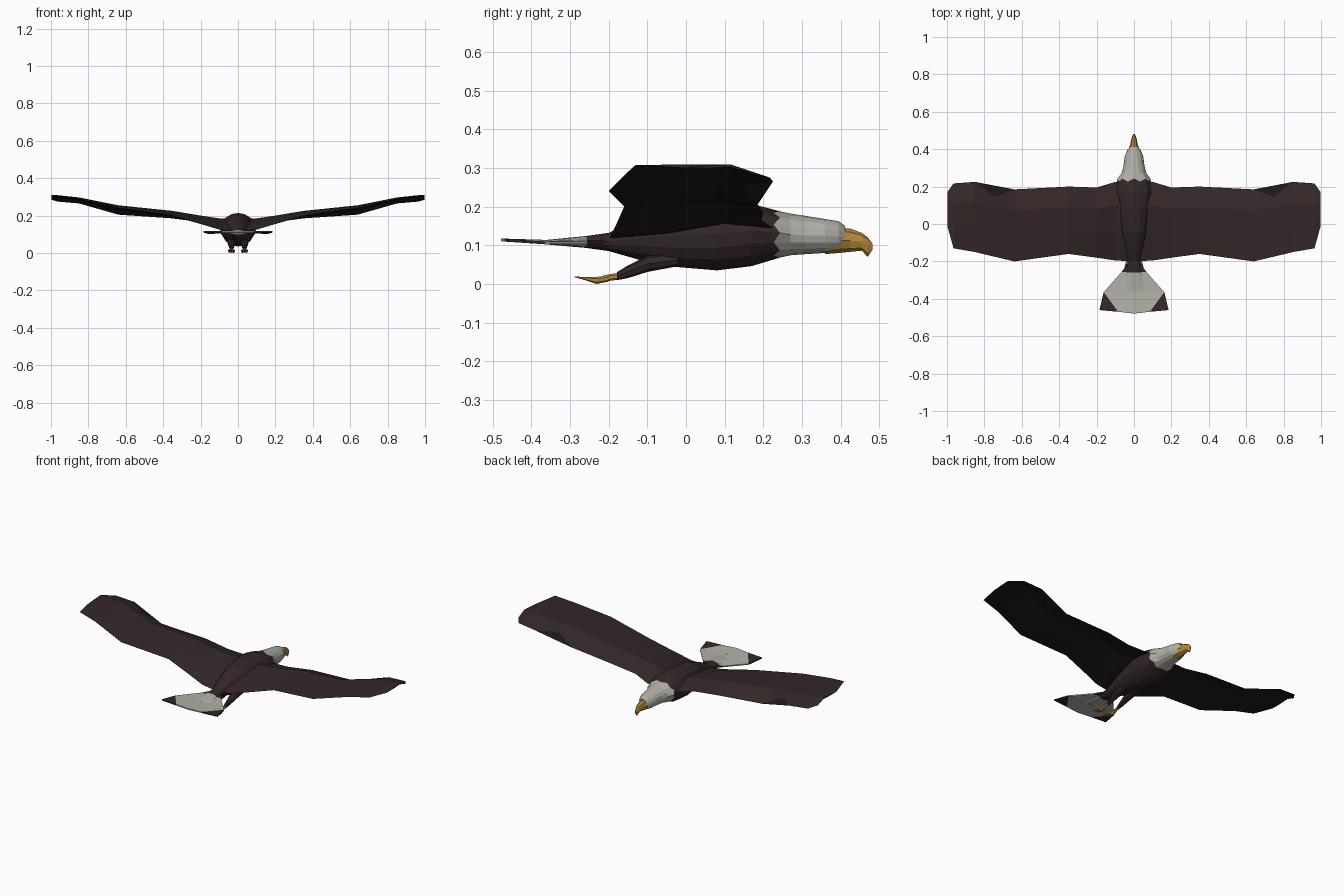
import bpy, bmesh, math


def material(name, r, g, b):
    m = bpy.data.materials.new(name)
    m.diffuse_color = (r, g, b, 1)
    return m


BROWN = material("brown plumage", 0.034, 0.020, 0.021)
DARK = material("dark underwing", 0.014, 0.010, 0.010)
WHITE = material("white plumage", 0.44, 0.44, 0.39)
GOLD = material("golden horn", 0.48, 0.25, 0.045)


def finish(name, bm, mats, rule=None, mirror=False):
    bmesh.ops.recalc_face_normals(bm, faces=bm.faces)
    bm.normal_update()
    if rule:
        for f in bm.faces:
            f.material_index = rule(f)
    mesh = bpy.data.meshes.new(name)
    bm.to_mesh(mesh)
    bm.free()
    for m in mats:
        mesh.materials.append(m)
    ob = bpy.data.objects.new(name, mesh)
    bpy.context.collection.objects.link(ob)
    if mirror:
        ob.modifiers.new("mirror", "MIRROR").use_mirror_merge = False
    return ob


def skin(bm, rings):
    """Bridge rings of points and cap both ends."""
    rings = [[bm.verts.new(p) for p in r] for r in rings]
    n = len(rings[0])
    for a, b in zip(rings, rings[1:]):
        for i in range(n):
            j = (i + 1) % n
            bm.faces.new((a[i], a[j], b[j], b[i]))
    bm.faces.new(rings[0])
    bm.faces.new(rings[-1])


def loft(bm, sections, sides=12, xc=0.0, zigzag_at=None):
    """Sections along y: (y, half width, bottom z, widest z, top z, x offset)."""
    rings = []
    for y, hw, zb, zm, zt, *dx in sections:
        ring = []
        for i in range(sides):
            a = 2 * math.pi * i / sides + math.pi / 2
            s = math.sin(a)
            yy = y + (0.008 * (-1) ** i if y == zigzag_at else 0)
            z = zm + s * ((zt - zm) if s > 0 else (zm - zb))
            ring.append((xc + (dx[0] if dx else 0) + hw * math.cos(a), yy, z))
        rings.append(ring)
    skin(bm, rings)


# Body, neck and head in one skin; head and tail root are white
bm = bmesh.new()
loft(bm, [(-0.36, 0.06, 0.102, 0.108, 0.114), (-0.258, 0.038, 0.093, 0.110, 0.124),
          (-0.20, 0.034, 0.085, 0.110, 0.132), (-0.12, 0.052, 0.062, 0.120, 0.170),
          (-0.04, 0.075, 0.045, 0.125, 0.200), (0.08, 0.092, 0.035, 0.130, 0.214),
          (0.17, 0.098, 0.046, 0.138, 0.207), (0.235, 0.088, 0.068, 0.132, 0.188),
          (0.27, 0.067, 0.074, 0.128, 0.182), (0.31, 0.056, 0.077, 0.125, 0.176),
          (0.36, 0.050, 0.080, 0.125, 0.168), (0.395, 0.036, 0.084, 0.122, 0.162),
          (0.412, 0.022, 0.092, 0.120, 0.150)], sides=16, zigzag_at=0.235)
finish("body_and_head", bm, [BROWN, WHITE],
       lambda f: int(f.calc_center_median().y > 0.235 or f.calc_center_median().y < -0.258))

# Hooked beak
bm = bmesh.new()
loft(bm, [(0.36, 0.036, 0.077, 0.100, 0.114), (0.395, 0.032, 0.080, 0.112, 0.146),
          (0.425, 0.020, 0.083, 0.112, 0.143), (0.455, 0.014, 0.086, 0.110, 0.132),
          (0.470, 0.010, 0.070, 0.100, 0.121), (0.482, 0.004, 0.088, 0.097, 0.105)], sides=8)
finish("beak", bm, [GOLD])

# Wings: (x, leading y, trailing y, leading z, crest z, trailing z, thickness)
stations = [(0.00, 0.220, -0.200, 0.145, 0.180, 0.115, 0.030),
            (0.10, 0.225, -0.195, 0.145, 0.185, 0.125, 0.028),
            (0.20, 0.195, -0.180, 0.165, 0.200, 0.155, 0.022),
            (0.35, 0.200, -0.160, 0.185, 0.225, 0.200, 0.018),
            (0.64, 0.185, -0.200, 0.205, 0.255, 0.240, 0.016),
            (0.85, 0.225, -0.150, 0.265, 0.297, 0.290, 0.014),
            (0.965, 0.217, -0.130, 0.275, 0.309, 0.308, 0.010),
            (0.998, 0.170, -0.010, 0.285, 0.309, 0.300, 0.006)]
bm = bmesh.new()
rings = []
for x, y0, y1, z0, zc, z1, t in stations:
    ya, yb = y0 + (y1 - y0) * 0.3, y0 + (y1 - y0) * 0.65
    zb = zc * 0.6 + z1 * 0.4
    rings.append([(x, y0, z0), (x, ya, zc), (x, yb, zb), (x, y1, z1),
                  (x, yb, zb - t), (x, ya, zc - t)])
skin(bm, rings)
finish("wings", bm, [BROWN, DARK], lambda f: int(f.normal.z < 0), mirror=True)

# Fanned tail with dark root and outer corners
bm = bmesh.new()
pts = [(0, -0.20, 0.112), (0.028, -0.205, 0.110), (0.066, -0.256, 0.107), (0, -0.256, 0.112),
       (0.162, -0.365, 0.106), (0.085, -0.469, 0.113), (0, -0.479, 0.114),
       (0.185, -0.46, 0.113), (0, -0.35, 0.110)]
v = [bm.verts.new(p) for p in pts]
for ids, mi in (((0, 1, 2, 3), 0), ((3, 2, 4, 8), 1), ((8, 4, 5, 6), 1), ((4, 7, 5), 0)):
    bm.faces.new([v[i] for i in ids]).material_index = mi
tail = finish("tail", bm, [BROWN, WHITE], mirror=True)
solid = tail.modifiers.new("thickness", "SOLIDIFY")
solid.thickness = 0.007
solid.offset = 0

# Feathered thighs
bm = bmesh.new()
loft(bm, [(-0.02, 0.022, 0.046, 0.062, 0.085), (-0.10, 0.022, 0.031, 0.052, 0.072),
          (-0.15, 0.013, 0.015, 0.032, 0.048), (-0.178, 0.008, 0.010, 0.020, 0.031)],
     sides=8, xc=0.035)
finish("thighs", bm, [BROWN], mirror=True)

# Feet: shank plus three trailing toes
bm = bmesh.new()
loft(bm, [(-0.165, 0.007, 0.012, 0.021, 0.030), (-0.215, 0.008, 0.006, 0.014, 0.022)],
     sides=6, xc=0.035)
for d in (-1, 0, 1):
    loft(bm, [(-0.20, 0.006, 0.006, 0.013, 0.022, 0.003 * d),
              (-0.232, 0.006, 0.000, 0.009, 0.018, 0.011 * d),
              (-0.262, 0.004, 0.010, 0.014, 0.018, 0.015 * d),
              (-0.288, 0.001, 0.017, 0.018, 0.019, 0.012 * d)], sides=6, xc=0.035)
finish("feet", bm, [GOLD], mirror=True)
